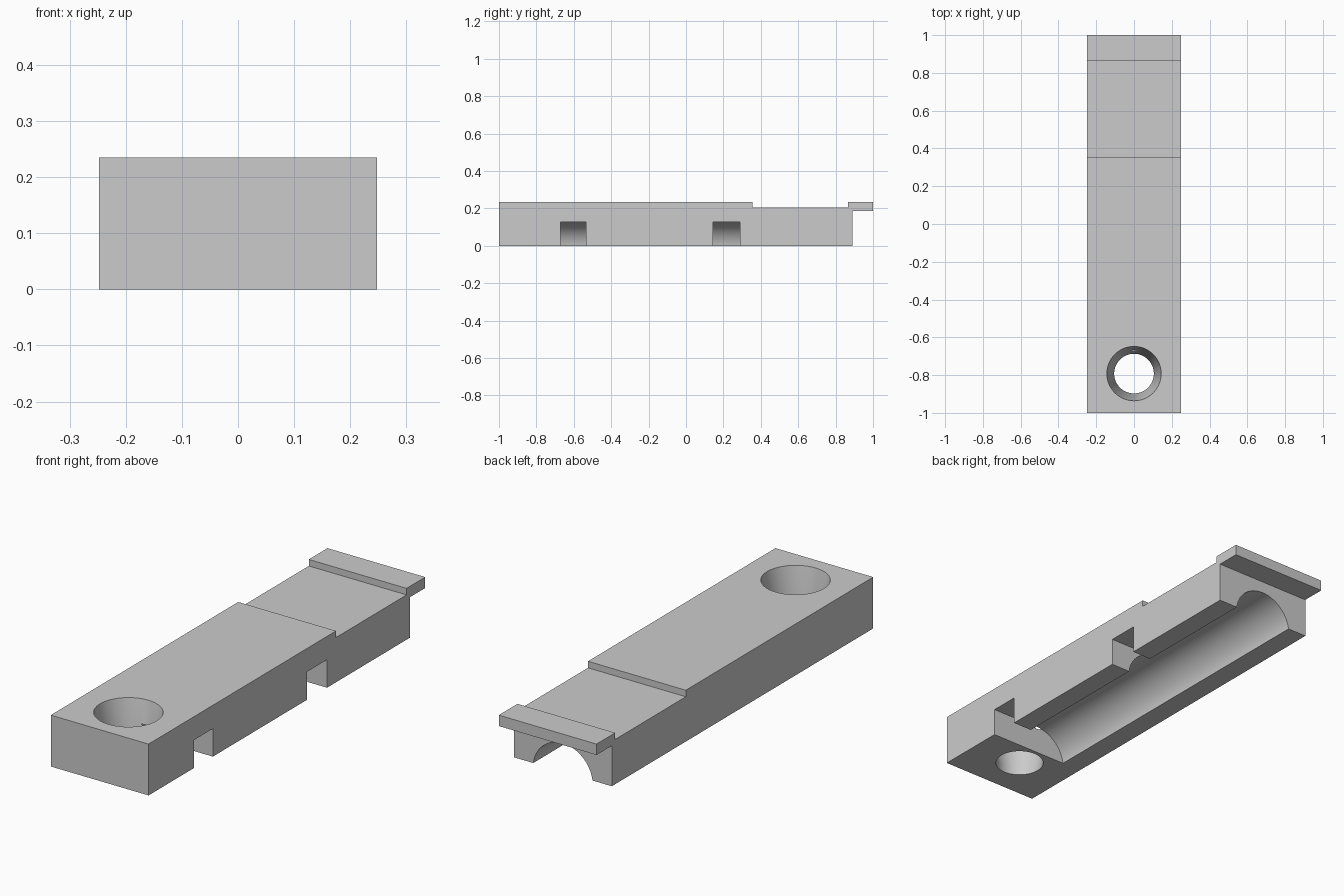
import bpy, bmesh, math
from mathutils import Vector

if "Cube" in bpy.data.objects:
    bpy.data.objects.remove(bpy.data.objects["Cube"])

HALF_W = 0.2475
HOLE_Y = -0.792

grey = bpy.data.materials.new("plain grey")
grey.diffuse_color = (0.6, 0.6, 0.6, 1)
grey.use_nodes = True
grey.node_tree.nodes["Principled BSDF"].inputs["Base Color"].default_value = grey.diffuse_color


def prism(name, points, offset):
    """Closed solid made by sweeping a planar outline along an offset."""
    bm = bmesh.new()
    face = bm.faces.new([bm.verts.new(p) for p in points])
    swept = bmesh.ops.extrude_face_region(bm, geom=[face])["geom"]
    bmesh.ops.translate(bm, vec=Vector(offset),
                        verts=[g for g in swept if isinstance(g, bmesh.types.BMVert)])
    return finish(name, bm)


def lathe(name, profile, centre, steps=64):
    """Closed solid of stacked rings from (radius, z) pairs."""
    bm = bmesh.new()
    rings = [[bm.verts.new((centre[0] + r * math.cos(2 * math.pi * i / steps),
                            centre[1] + r * math.sin(2 * math.pi * i / steps), z))
              for i in range(steps)] for r, z in profile]
    for a, b in zip(rings, rings[1:]):
        for i in range(steps):
            j = (i + 1) % steps
            bm.faces.new((a[i], a[j], b[j], b[i]))
    bm.faces.new(rings[0])
    bm.faces.new(rings[-1])
    return finish(name, bm)


def finish(name, bm):
    bmesh.ops.recalc_face_normals(bm, faces=bm.faces[:])
    mesh = bpy.data.meshes.new(name)
    bm.to_mesh(mesh)
    bm.free()
    mesh.materials.append(grey)
    obj = bpy.data.objects.new(name, mesh)
    bpy.context.collection.objects.link(obj)
    return obj


# Bar with the recessed top step and overhanging rear lip
side = [(-1, 0), (0.89, 0), (0.89, 0.185), (1, 0.185), (1, 0.235),
        (0.865, 0.235), (0.865, 0.205), (0.355, 0.205), (0.355, 0.235), (-1, 0.235)]
bar = prism("bar", [(-HALF_W, y, z) for y, z in side], (2 * HALF_W, 0, 0))

# Arched channel underneath, open at the rear
radius, drop = 0.1515, 0.0215
arch = [(radius * math.cos(math.pi * i / 64), radius * math.sin(math.pi * i / 64) - drop)
        for i in range(65)]
cutters = [prism("channel_cutter", [(x, -0.67, z) for x, z in arch], (0, 1.7, 0))]

# Two notches from the right side into the channel
for label, y0, y1 in (("front", -0.67, -0.535), ("rear", 0.145, 0.29)):
    outline = [(0, y0, -0.1), (0.4, y0, -0.1), (0.4, y0, 0.128), (0, y0, 0.128)]
    cutters.append(prism(label + "_notch_cutter", outline, (0, y1 - y0, 0)))

# Countersunk screw hole
cutters.append(lathe("screw_hole_cutter",
                     [(0.105, -0.05), (0.105, 0.03), (0.144, 0.235), (0.144, 0.3)],
                     (0, HOLE_Y)))

bpy.context.view_layer.objects.active = bar
bar.select_set(True)
for cutter in cutters:
    mod = bar.modifiers.new(cutter.name, 'BOOLEAN')
    mod.operation, mod.solver, mod.object = 'DIFFERENCE', 'EXACT', cutter
    bpy.ops.object.modifier_apply(modifier=mod.name)
    bpy.data.objects.remove(cutter)

bpy.ops.object.shade_smooth_by_angle(angle=math.radians(25))
